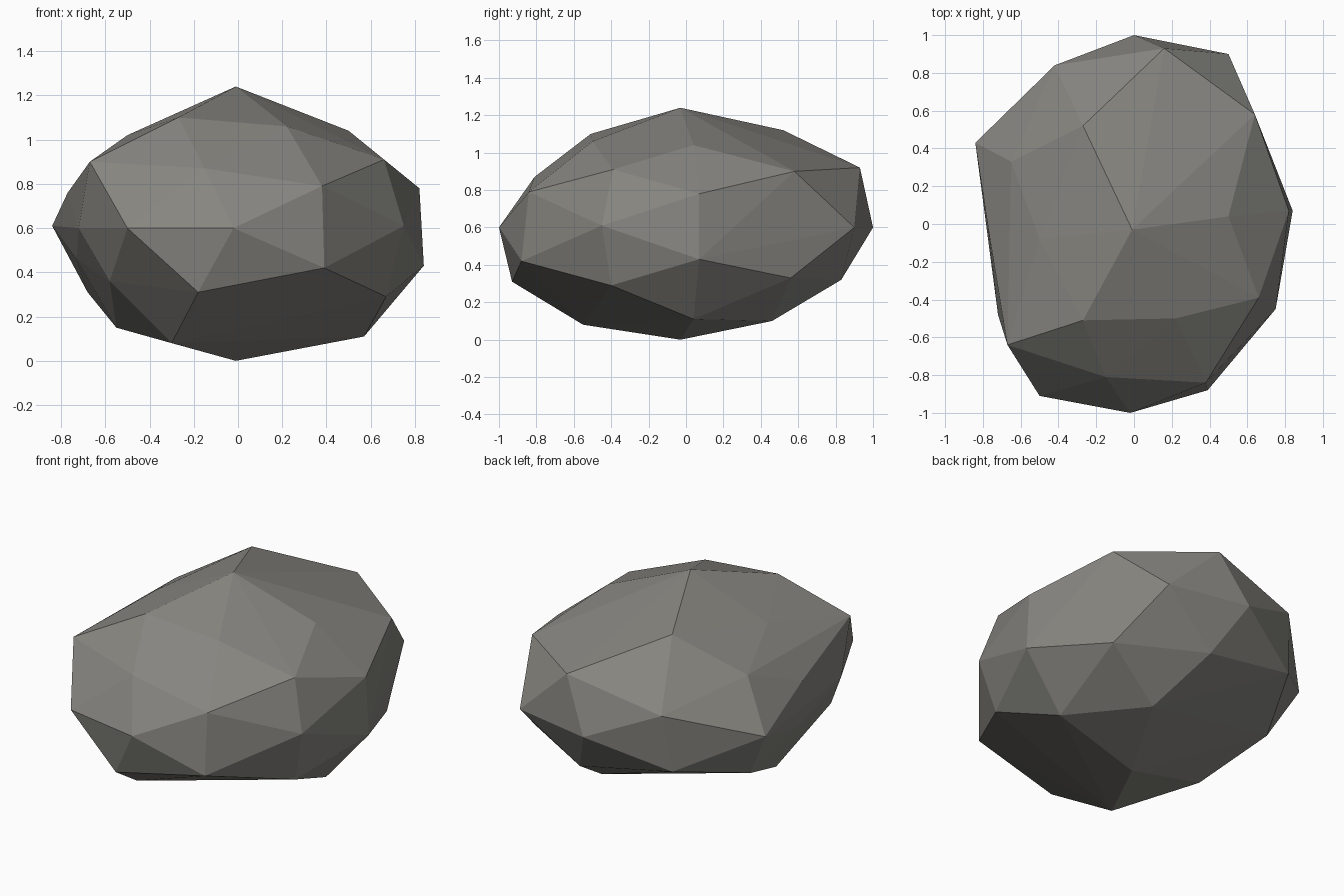
import bpy
import bmesh

# Remove the default object
default_cube = bpy.data.objects.get("Cube")
if default_cube:
    bpy.data.objects.remove(default_cube, do_unlink=True)

CM = 0.01  # corner positions below are in hundredths of a unit

# Boulder corners, grouped in rings from the front tip to the back tip
front_tip = [(-2, -100, 60)]
front_ring = [(-50, -91, 60), (-18, -93, 31), (39, -88, 42),
              (38, -84, 79), (-15, -81, 87)]
front_shoulder = [(22, -50, 106), (75, -45, 61), (-67, -64, 90),
                  (-58, -58, 36), (66, -39, 91), (67, -40, 29),
                  (-27, -51, 110), (-30, -55, 8), (-72, -48, 60)]
middle_ring = [(82, 7, 78), (84, 7, 43), (50, 4, 104), (57, 4, 11),
               (-1, -3, 124), (-1, -3, 0), (-50, -8, 102),
               (-55, -9, 15), (-77, -3, 76), (-73, -5, 46)]
back_shoulder = [(-84, 43, 61), (-65, 33, 90), (-68, 34, 31),
                 (64, 58, 90), (62, 56, 33), (-27, 52, 112),
                 (25, 46, 10)]
back_ring = [(50, 90, 60), (16, 93, 92), (14, 83, 32),
             (-42, 84, 78), (-46, 79, 43)]
back_tip = [(0, 100, 60)]
rings = (front_tip, front_ring, front_shoulder, middle_ring,
         back_shoulder, back_ring, back_tip)


def make_material(name, colour):
    """Create one flat, matte colour."""
    material = bpy.data.materials.new(name)
    material.use_nodes = True
    material.diffuse_color = colour
    shader = material.node_tree.nodes["Principled BSDF"]
    shader.inputs["Base Color"].default_value = colour
    shader.inputs["Roughness"].default_value = 0.9
    return material


def make_boulder(name, corner_rings, material):
    """Wrap the corner rings in a faceted convex skin."""
    bm = bmesh.new()
    for ring in corner_rings:
        for corner in ring:
            bm.verts.new([value * CM for value in corner])
    hull = bmesh.ops.convex_hull(bm, input=list(bm.verts))
    # Drop any corner that ended up inside the skin
    loose = [vert for vert in bm.verts if not vert.link_faces]
    bmesh.ops.delete(bm, geom=loose, context="VERTS")
    bmesh.ops.recalc_face_normals(bm, faces=list(bm.faces))
    for face in bm.faces:
        face.smooth = False
    mesh = bpy.data.meshes.new(name)
    bm.to_mesh(mesh)
    bm.free()
    mesh.materials.append(material)
    boulder = bpy.data.objects.new(name, mesh)
    bpy.context.scene.collection.objects.link(boulder)
    return boulder


stone_grey = make_material("stone_grey", (0.24, 0.235, 0.215, 1.0))
make_boulder("boulder", rings, stone_grey)
